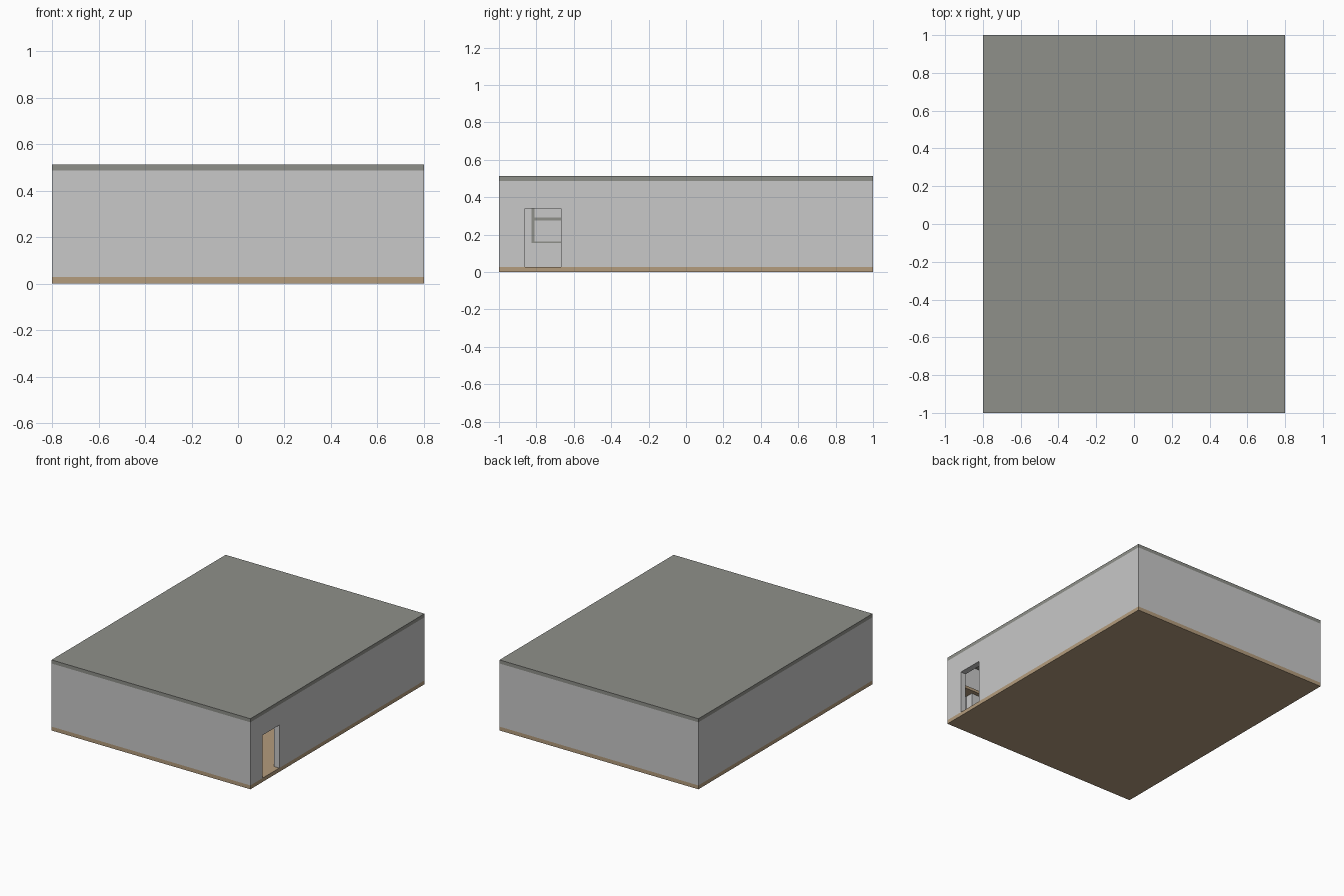
import bpy

if "Cube" in bpy.data.objects:
    bpy.data.objects.remove(bpy.data.objects["Cube"])


def material(name, rgb):
    m = bpy.data.materials.new(name)
    m.diffuse_color = (*rgb, 1)
    m.use_nodes = True
    m.node_tree.nodes["Principled BSDF"].inputs["Base Color"].default_value = m.diffuse_color
    return m


WALL = material("pale grey wall", (0.58, 0.58, 0.58))
ROOF = material("roof grey", (0.275, 0.28, 0.255))
WOOD = material("tan wood", (0.456, 0.333, 0.205))


def box(name, lo, hi, mat):
    """Axis-aligned box between two corners."""
    bpy.ops.mesh.primitive_cube_add(size=1)
    o = bpy.context.object
    o.name = name
    for v in o.data.vertices:
        v.co = [(a + b) / 2 + c * (b - a) for a, b, c in zip(lo, hi, v.co)]
    o.data.materials.append(mat)
    return o


X, Y, T = 0.8, 1.0, 0.043             # half width, half depth, wall thickness
FLOOR, EAVE, TOP = 0.028, 0.487, 0.513
D0, D1, DTOP = -0.86, -0.668, 0.34    # doorway

# floor and roof slabs
box("floor_slab", (-X, -Y, 0), (X, Y, FLOOR), WOOD)
box("roof_slab", (-X, -Y, EAVE), (X, Y, TOP), ROOF)

# front and back walls run the full width
for name, s in (("front_wall", -1), ("back_wall", 1)):
    ya, yb = sorted((s * Y, s * (Y - T)))
    box(name, (-X, ya, FLOOR), (X, yb, EAVE), WALL)

# left wall, and right wall cut by the doorway
box("left_wall", (-X, -Y + T, FLOOR), (-X + T, Y - T, EAVE), WALL)
right = box("right_wall", (X - T, -Y + T, FLOOR), (X, Y - T, EAVE), WALL)
cutter = box("door_cutter", (X - 0.2, D0, 0), (X + 0.2, D1, DTOP), WALL)
cutter.hide_render = True
cutter.hide_set(True)
cutter.display_type = 'WIRE'
cut = right.modifiers.new("doorway", 'BOOLEAN')
cut.operation = 'DIFFERENCE'
cut.solver = 'EXACT'
cut.object = cutter

# window frame fixed to the inside of the left wall, seen through the door
xi = -X + T
W0, W1, Z0, Z1 = -0.825, -0.45, 0.155, 0.40
for name, y0, y1, z0, z1 in (
        ("frame_side_front", W0, W0 + 0.014, Z0, Z1),
        ("frame_side_back", W1 - 0.014, W1, Z0, Z1),
        ("frame_sill", W0, W1, Z0, Z0 + 0.009),
        ("frame_head", W0, W1, Z1 - 0.009, Z1),
        ("frame_crossbar", W0, W1, 0.275, 0.292)):
    box(name, (xi, y0, z0), (xi + 0.008, y1, z1), ROOF)

# counter along the inside of the front wall
box("counter_top", (0.1, -Y + T, 0.24), (X - T, -0.87, 0.26), WOOD)
box("counter_base", (0.14, -Y + T, FLOOR), (X - 0.13, -0.9, 0.24), WALL)
